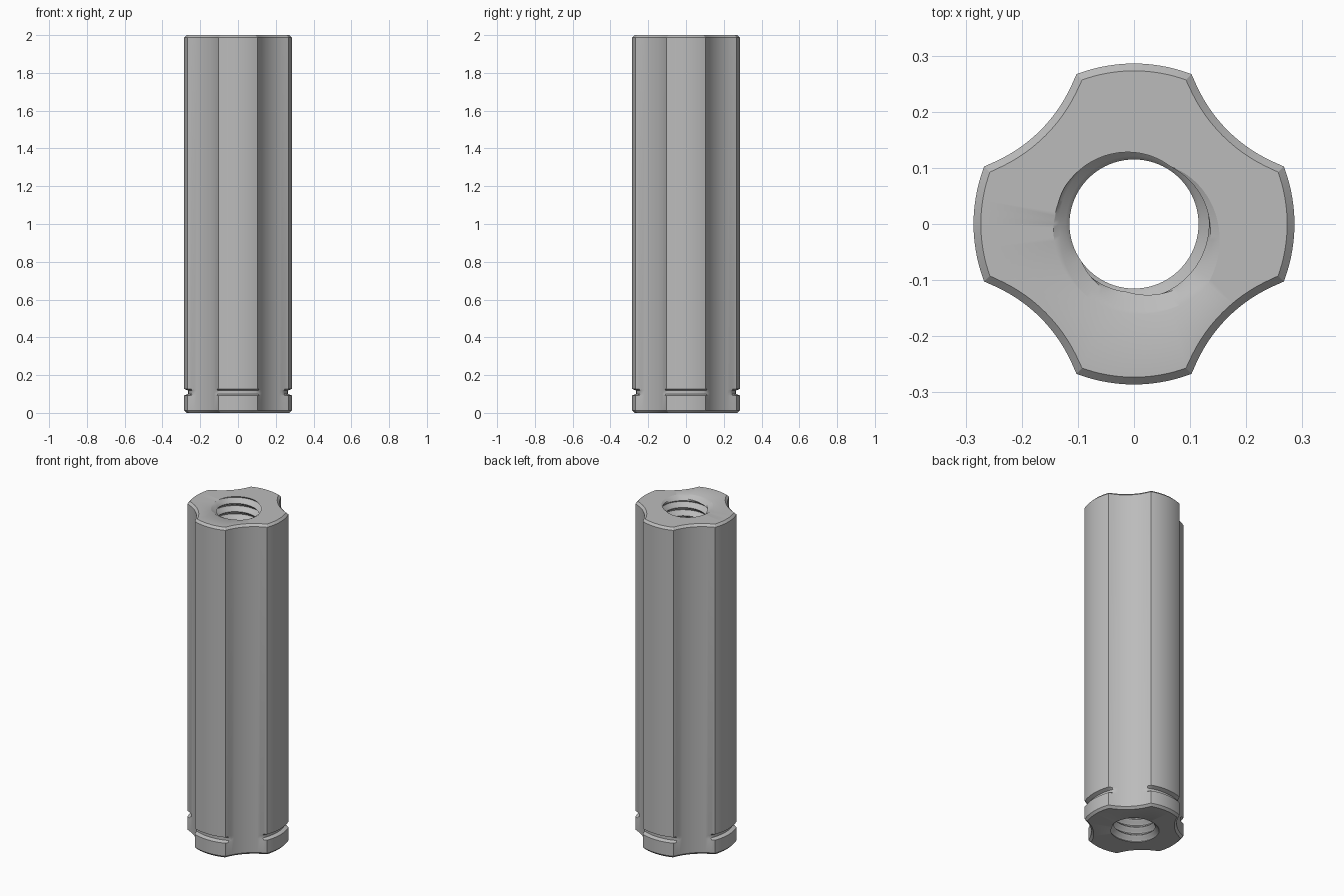
import bpy, bmesh, math
from math import cos, sin, radians, pi, sqrt

cube = bpy.data.objects.get("Cube")
if cube:
    bpy.data.objects.remove(cube)

STEPS = 120                  # columns around the axis, 3 degrees each
HEIGHT = 2.0
LOBE, FLUTE, FLUTE_DIST = 0.286, 0.272, 0.508
CHAMFER = 0.013
BORE, DEPTH, PITCH, PER_TURN = 0.115, 0.025, 0.05, 6


def section(deg, inset=0.0, limit=1.0):
    """Radius of the four-lobed section at an angle."""
    r = min(LOBE - inset, limit)
    off = radians((deg % 90) - 45)
    root = (FLUTE + inset) ** 2 - (FLUTE_DIST * sin(off)) ** 2
    if root > 0:
        r = min(r, FLUTE_DIST * cos(off) - sqrt(root))
    return r


def inset_angle(deg):
    """Slide the corner columns along so the inset corners stay crisp."""
    return deg + {21: -1.2, 69: 1.2}.get(deg % 90, 0)


def bore_radius(deg, z):
    """Helical thread, opened by a spiral lead-in at both ends."""
    f = (z / PITCH - deg / 360) % 1
    ridge = abs(f - 0.5) * 2
    r = BORE + DEPTH * min(1, max(0, (0.85 - ridge) / 0.7))
    turn = ((deg - 60) % 360) / 260
    grow = turn if turn <= 1 else 1 - (turn - 1) / (100 / 260)
    top = BORE + 0.005 + 0.05 * grow - (HEIGHT - z) * 1.75
    bottom = 0.13 - z * 1.75
    return max(r, top, bottom)


def point(bm, r, deg, z):
    a = radians(deg)
    return bm.verts.new((r * cos(a), r * sin(a), z))


def bridge(bm, lower, upper):
    for j in range(STEPS):
        k = (j + 1) % STEPS
        bm.faces.new((lower[j], lower[k], upper[k], upper[j]))


bm = bmesh.new()
angles = [j * 360 // STEPS for j in range(STEPS)]

# Fluted outside with end chamfers and a retaining groove: z, inset, radius limit
levels = [(0, CHAMFER, 1), (CHAMFER, 0, 1),
          (0.092, 0, 1), (0.1, 0, 0.264), (0.118, 0, 0.264), (0.127, 0, 1),
          (HEIGHT - CHAMFER, 0, 1), (HEIGHT, CHAMFER, 1)]
rings = []
for z, inset, limit in levels:
    rings.append([point(bm, section(a2, inset, limit), a2, z)
                  for a in angles for a2 in [inset_angle(a) if inset else a]])
for lower, upper in zip(rings, rings[1:]):
    bridge(bm, lower, upper)

# Threaded bore: sheared columns, clipped at both end faces
count = int(HEIGHT / PITCH + 2) * PER_TURN
columns = []
for a in angles:
    column = []
    for k in range(count):
        z = (k / PER_TURN - 1 + a / 360) * PITCH
        z = min(HEIGHT, max(0, z))
        column.append(point(bm, bore_radius(a, z), a, z))
    columns.append(column)
for j in range(STEPS):
    here, there = columns[j], columns[(j + 1) % STEPS]
    shift = PER_TURN if j == STEPS - 1 else 0
    for k in range(count - 1 - shift):
        bm.faces.new((here[k], here[k + 1], there[k + 1 + shift], there[k + shift]))

# Flat end faces
bridge(bm, [c[0] for c in columns], rings[0])
bridge(bm, rings[-1], [c[-1] for c in columns])

bmesh.ops.remove_doubles(bm, verts=bm.verts, dist=1e-5)
bmesh.ops.recalc_face_normals(bm, faces=bm.faces)
mesh = bpy.data.meshes.new("fluted_standoff")
bm.to_mesh(mesh)
bm.free()

# Plain grey metal
grey = bpy.data.materials.new("plain_grey")
grey.use_nodes = True
colour = (0.5, 0.5, 0.5, 1)
grey.diffuse_color = colour
grey.node_tree.nodes["Principled BSDF"].inputs["Base Color"].default_value = colour
mesh.materials.append(grey)

body = bpy.data.objects.new("fluted_standoff", mesh)
bpy.context.collection.objects.link(body)
bpy.context.view_layer.objects.active = body
body.select_set(True)
bpy.ops.object.shade_smooth_by_angle(angle=radians(30))
